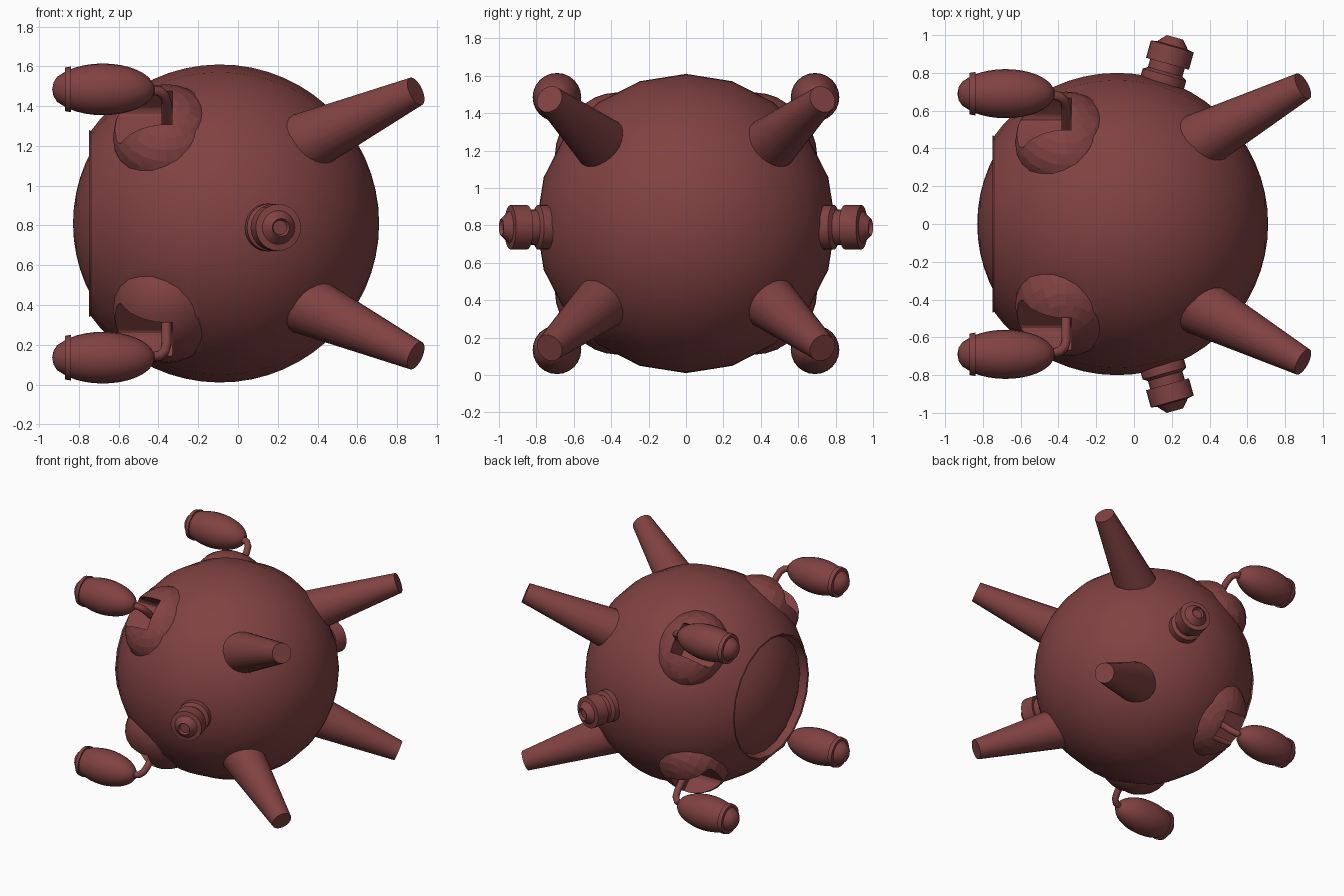
import bpy, bmesh, math
from mathutils import Vector, Matrix

if "Cube" in bpy.data.objects:
    bpy.data.objects.remove(bpy.data.objects["Cube"], do_unlink=True)

COLOUR = (0.22, 0.054, 0.054, 1)
red = bpy.data.materials.new("dull_red")
red.use_nodes = True
red.diffuse_color = COLOUR
red.node_tree.nodes["Principled BSDF"].inputs["Base Color"].default_value = COLOUR

MID = 0.81  # height of the hull axis
CORNERS = [(sy, sz) for sy in (-1, 1) for sz in (-1, 1)]


def finish(name, bm, matrix):
    """Turn a bmesh into a placed object."""
    bmesh.ops.recalc_face_normals(bm, faces=bm.faces)
    bm.transform(matrix)
    mesh = bpy.data.meshes.new(name)
    bm.to_mesh(mesh)
    bm.free()
    mesh.materials.append(red)
    obj = bpy.data.objects.new(name, mesh)
    bpy.context.collection.objects.link(obj)
    return obj


def smooth(obj, degrees=35):
    bpy.ops.object.select_all(action='DESELECT')
    obj.select_set(True)
    bpy.context.view_layer.objects.active = obj
    bpy.ops.object.shade_smooth_by_angle(angle=math.radians(degrees))


def lathe(name, profile, origin, axis, segments=24):
    """Revolve (distance, radius) points around an axis."""
    bm = bmesh.new()
    rings = []
    for t, r in profile:
        if r < 1e-5:
            rings.append([bm.verts.new((0, 0, t))] * segments)
        else:
            angles = [math.tau * i / segments for i in range(segments)]
            rings.append([bm.verts.new((r * math.cos(a), r * math.sin(a), t)) for a in angles])
    for low, high in zip(rings, rings[1:]):
        for i in range(segments):
            j = (i + 1) % segments
            corners = list(dict.fromkeys([low[i], low[j], high[j], high[i]]))
            bm.faces.new(corners)
    turn = Vector(axis).to_track_quat('Z', 'Y').to_matrix().to_4x4()
    obj = finish(name, bm, Matrix.Translation(origin) @ turn)
    smooth(obj)
    return obj


def combine(target, other, operation):
    mod = target.modifiers.new(operation.lower(), 'BOOLEAN')
    mod.object, mod.operation, mod.solver = other, operation, 'EXACT'
    bpy.context.view_layer.objects.active = target
    bpy.ops.object.modifier_apply(modifier=mod.name)
    bpy.data.objects.remove(other, do_unlink=True)


def arc(centre, radius, start, end, steps):
    """Circle arc as profile points, angles measured from +x."""
    points = []
    for i in range(steps + 1):
        a = math.radians(start + (end - start) * i / steps)
        points.append((centre + radius * math.cos(a), radius * math.sin(a)))
    return points


# Hull: rear dome, open rim and round shell in one profile
dome = arc(-0.06, 0.77, 180, 145, 6)
shell = arc(-0.09, 0.8, 145, 0, 24)
hull_profile = [(t, max(r, 0)) for t, r in dome + [(-0.75, 0.47)] + shell]
hull_profile[0] = (-0.83, 0)
hull_profile[-1] = (0.71, 0)
hull = lathe("hull", hull_profile, (0, 0, MID), (1, 0, 0), 20)

# Raised hoods with a rear-facing pocket for each engine arm
for sy, sz in CORNERS:
    turn = Matrix.Translation((0, 0, MID)) @ Matrix.Rotation(math.atan2(-sy, sz), 4, 'X')
    bm = bmesh.new()
    bmesh.ops.create_uvsphere(bm, u_segments=24, v_segments=14, radius=1)
    place = Matrix.Translation((-0.36, 0, 0.61)) @ Matrix.Diagonal((0.27, 0.3, 0.235, 1))
    combine(hull, finish("hood", bm, turn @ place), 'UNION')
    bm = bmesh.new()
    bmesh.ops.create_cube(bm, size=1)
    bmesh.ops.bevel(bm, geom=[e for e in bm.edges
                              if abs(e.verts[0].co.x - e.verts[1].co.x) > 0.5],
                    offset=0.12, segments=3, affect='EDGES', profile=0.5)
    place = Matrix.Translation((-0.53, 0, 0.82)) @ Matrix.Diagonal((0.4, 0.24, 0.3, 1))
    combine(hull, finish("pocket", bm, turn @ place), 'DIFFERENCE')
smooth(hull)

# Long tapered spikes at the nose end
for sy, sz in CORNERS:
    base = Vector((0.26, sy * 0.39, MID + sz * 0.37))
    tip = Vector((0.895, sy * 0.73, MID + sz * 0.665))
    length = (tip - base).length
    lathe("spike", [(0, 0), (0, 0.165), (length, 0.075), (length, 0)], base, tip - base)

# Engine pods and their bent arms
body = [(-0.68 + 0.26 * math.cos(a), 0.13 * math.sin(a))
        for a in (math.radians(130 - 10 * i) for i in range(13))]
engine_profile = [(-0.935, 0), (-0.928, 0.035), (-0.91, 0.063), (-0.87, 0.088),
                  (-0.87, 0.11), (-0.84, 0.115), (-0.84, 0.104)] + body + [(-0.42, 0.025), (-0.42, 0)]
for sy, sz in CORNERS:
    lathe("engine_pod", engine_profile, (0, sy * 0.69, MID + sz * 0.675), (1, 0, 0))
    curve = bpy.data.curves.new("engine_arm", 'CURVE')
    curve.dimensions = '3D'
    curve.bevel_depth = 0.025
    curve.bevel_resolution = 3
    curve.use_fill_caps = True
    path = [(-0.36, 0.45, 0.45), (-0.36, 0.62, 0.61), (-0.37, 0.655, 0.645),
            (-0.395, 0.675, 0.665), (-0.46, 0.69, 0.675)]
    spline = curve.splines.new('POLY')
    spline.points.add(len(path) - 1)
    for point, (x, y, z) in zip(spline.points, path):
        point.co = (x, sy * y, MID + sz * z, 1)
    curve.materials.append(red)
    bpy.context.collection.objects.link(bpy.data.objects.new("engine_arm", curve))

# Stepped nozzles on both flanks
nozzle_profile = [(0, 0), (0, 0.11), (0.05, 0.12), (0.115, 0.12), (0.13, 0.095),
                  (0.175, 0.095), (0.175, 0.118), (0.27, 0.118), (0.275, 0.085),
                  (0.32, 0.045), (0.3, 0.036), (0.3, 0)]
for side in (-1, 1):
    lathe("side_nozzle", nozzle_profile, (0.13, side * 0.68, 0.79), (0.27, side * 0.963, 0))
